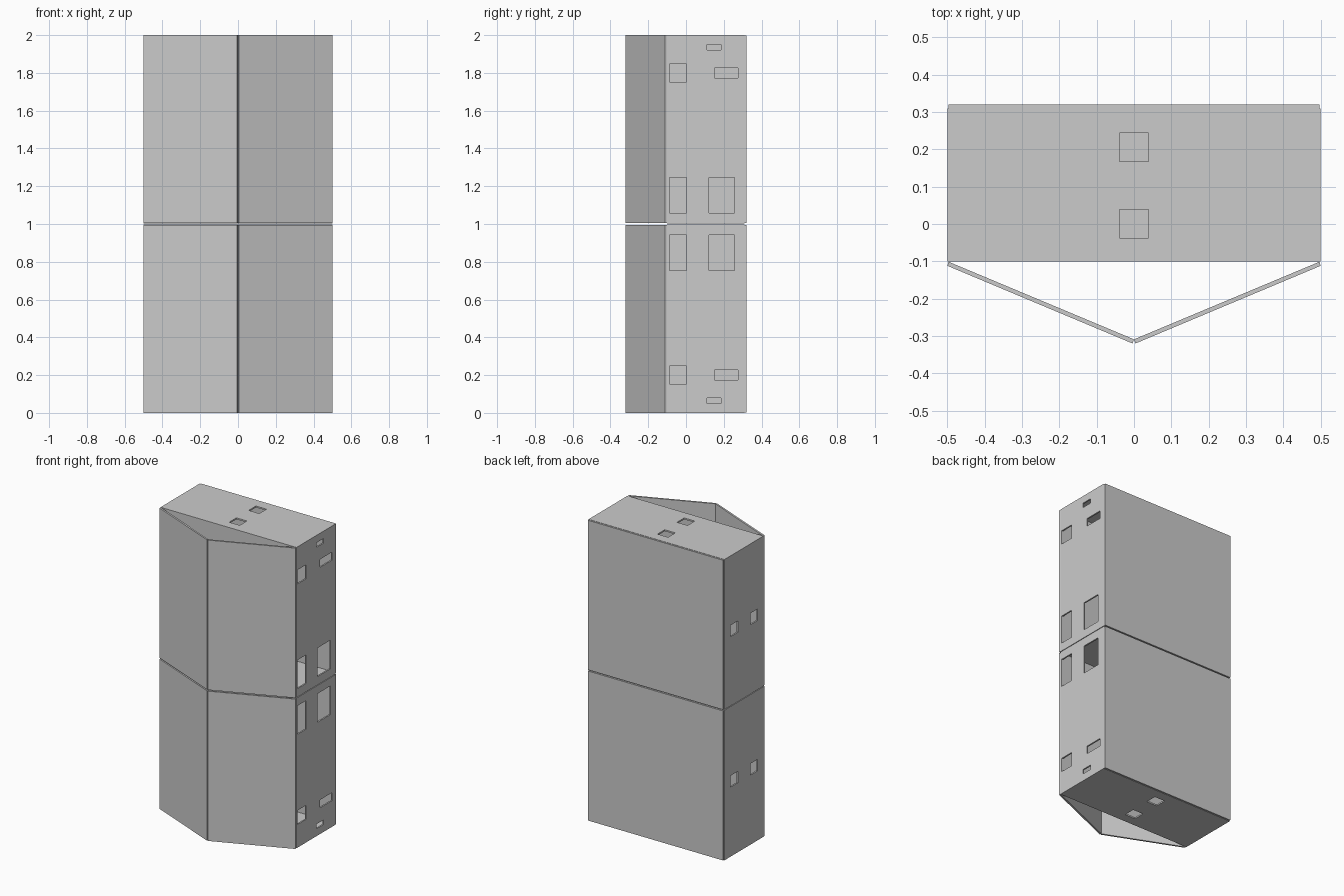
import bpy, bmesh
from mathutils import Vector

if "Cube" in bpy.data.objects:
    bpy.data.objects.remove(bpy.data.objects["Cube"])

T = 0.01      # panel thickness
G = 0.002     # half of the seam between the two stacked cabinets


def finish(bm, name):
    bmesh.ops.recalc_face_normals(bm, faces=bm.faces)
    bmesh.ops.dissolve_limit(bm, angle_limit=0.001, verts=bm.verts, edges=bm.edges)
    mesh = bpy.data.meshes.new(name)
    bm.to_mesh(mesh)
    bm.free()
    ob = bpy.data.objects.new(name, mesh)
    bpy.context.collection.objects.link(ob)
    return ob


def extrude(bm, vec):
    r = bmesh.ops.extrude_face_region(bm, geom=bm.faces[:], use_keep_orig=True)
    vs = [g for g in r['geom'] if isinstance(g, bmesh.types.BMVert)]
    bmesh.ops.translate(bm, verts=vs, vec=vec)


def panel(name, axis, level, u, v, holes=(), flip=False):
    """Thin board across an axis, with rectangular openings (u0, u1, v0, v1)."""
    us = sorted({*u, *[c for h in holes for c in h[:2]]})
    vs = sorted({*v, *[c for h in holes for c in h[2:]]})
    if flip:
        level, step = -level, T
    else:
        step = -T

    def place(a, b):
        p = [a, b]
        p.insert(axis, level)
        return Vector(p)
    bm = bmesh.new()
    grid = {(a, b): bm.verts.new(place(a, b)) for a in us for b in vs}
    for a0, a1 in zip(us, us[1:]):
        for b0, b1 in zip(vs, vs[1:]):
            ca, cb = (a0 + a1) / 2, (b0 + b1) / 2
            if not any(h[0] < ca < h[1] and h[2] < cb < h[3] for h in holes):
                bm.faces.new([grid[k] for k in ((a0, b0), (a1, b0), (a1, b1), (a0, b1))])
    for vert in [w for w in bm.verts if not w.link_faces]:
        bm.verts.remove(vert)
    d = Vector((0, 0, 0))
    d[axis] = step
    extrude(bm, d)
    return finish(bm, name)


def door(name, side):
    """Slanted front board, mitred at the ridge."""
    prof = [(0.004, -0.32), (0.5, -0.112), (0.497, -0.101), (0.0, -0.309)]
    bm = bmesh.new()
    bm.faces.new([bm.verts.new((side * x, y, 1 + 2 * G)) for x, y in prof])
    extrude(bm, Vector((0, 0, 1 - 2 * G)))
    return finish(bm, name)


# openings: right wall (y, z), left wall (y, z), lid (x, y)
right_holes = [(-0.088, 0.002, 1.057, 1.247), (0.122, 0.256, 1.057, 1.247),
               (-0.088, 0.002, 1.753, 1.846), (0.15, 0.275, 1.773, 1.826),
               (0.111, 0.186, 1.92, 1.951)]
port_y = [(-0.037, 0.039), (0.168, 0.244)]
left_holes = [(a, b, 1.462, 1.538) for a, b in port_y]
lid_holes = [(-0.039, 0.039, a, b) for a, b in port_y]

z_wall = (1 + G + T, 2 - T)
y_wall = (-0.1, 0.31)

# upper cabinet
parts = [
    panel("right_wall", 0, 0.5, y_wall, z_wall, right_holes),
    panel("left_wall", 0, 0.5, y_wall, z_wall, left_holes, flip=True),
    panel("back_wall", 1, 0.32, (-0.497, 0.497), (1 + 2 * G, 2 - G)),
    panel("front_wall", 1, -0.09, (-0.49, 0.49), z_wall),
    panel("end_plate", 2, 2.0, (-0.5, 0.5), y_wall, lid_holes),
    panel("inner_plate", 2, 1 + G + T, (-0.5, 0.5), y_wall),
    door("right_front_board", 1),
    door("left_front_board", -1),
]

# lower cabinet: mirror image across z = 1
for ob in parts:
    bm = bmesh.new()
    bm.from_mesh(ob.data)
    for w in bm.verts:
        w.co.z = 2 - w.co.z
    finish(bm, "lower_" + ob.name)
    ob.name = "upper_" + ob.name
